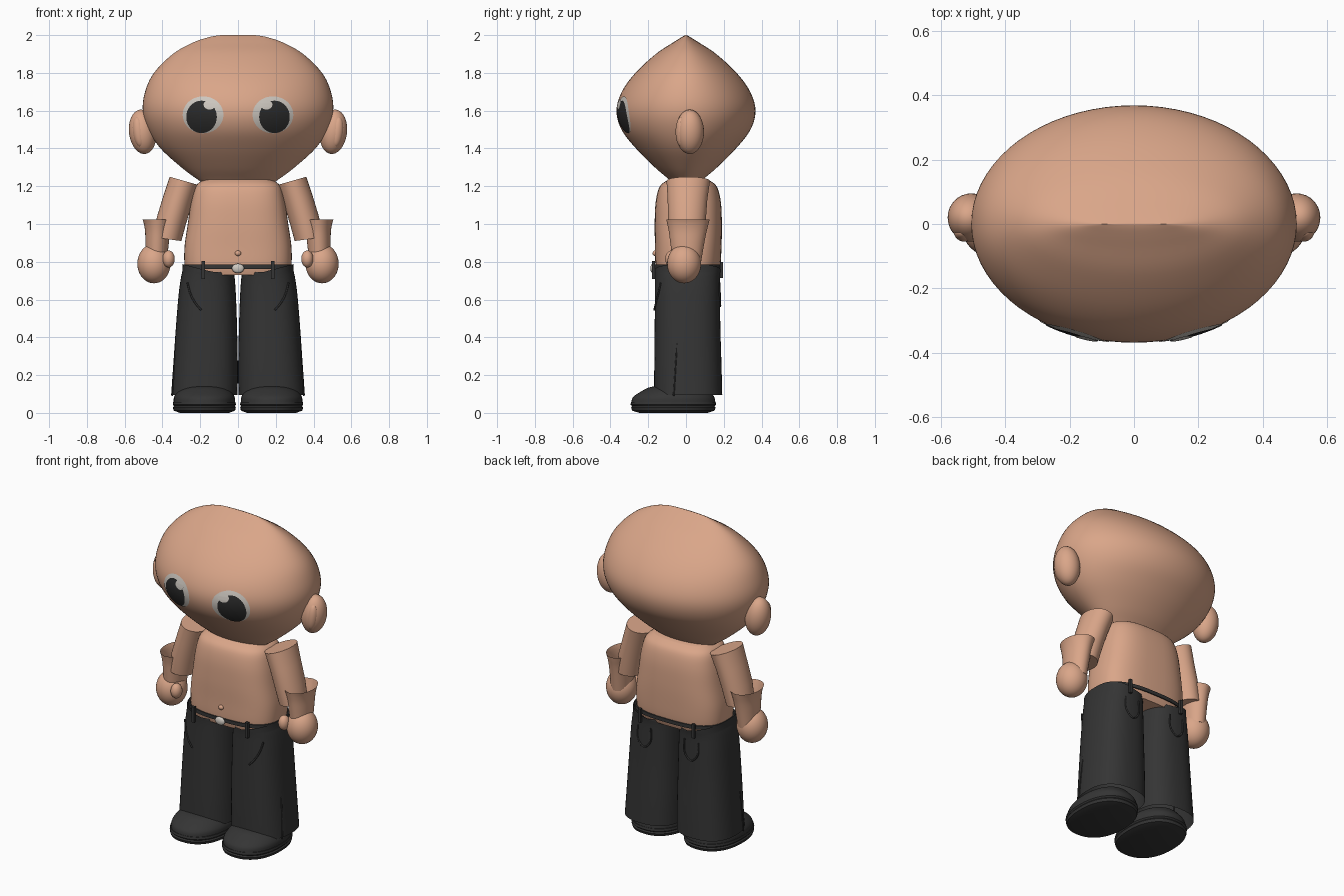
import bpy, bmesh, math
from mathutils import Vector, Matrix

if "Cube" in bpy.data.objects:
    bpy.data.objects.remove(bpy.data.objects["Cube"])


def mat(name, r, g, b):
    m = bpy.data.materials.new(name)
    m.diffuse_color = (r, g, b, 1)
    m.use_nodes = True
    m.node_tree.nodes["Principled BSDF"].inputs["Base Color"].default_value = m.diffuse_color
    return m


SKIN = mat("skin", 0.70, 0.38, 0.25)
DARK = mat("charcoal cloth", 0.035, 0.035, 0.035)
BLACK = mat("pupil black", 0.024, 0.024, 0.024)
WHITE = mat("eye white", 0.62, 0.58, 0.53)


def finish(name, bm, material, normals=True, angle=40):
    if normals:
        bmesh.ops.recalc_face_normals(bm, faces=bm.faces)
    me = bpy.data.meshes.new(name)
    bm.to_mesh(me)
    bm.free()
    me.materials.append(material)
    ob = bpy.data.objects.new(name, me)
    bpy.context.collection.objects.link(ob)
    bpy.ops.object.select_all(action='DESELECT')
    ob.select_set(True)
    bpy.context.view_layer.objects.active = ob
    bpy.ops.object.shade_smooth_by_angle(angle=math.radians(angle))
    return ob


def smooth_rows(rows, steps=5):
    """Catmull-Rom interpolation between profile rows."""
    out = []
    for i in range(len(rows) - 1):
        p0, p1 = rows[max(i - 1, 0)], rows[i]
        p2, p3 = rows[i + 1], rows[min(i + 2, len(rows) - 1)]
        for s in range(steps):
            t = s / steps
            out.append([0.5 * (2 * b + (c - a) * t + (2 * a - 5 * b + 4 * c - d) * t * t
                               + (3 * b - a - 3 * c + d) * t ** 3)
                        for a, b, c, d in zip(p0, p1, p2, p3)])
    return out + [list(rows[-1])]


def loft(name, rows, material, power=2.0, segs=48, caps=(True, True)):
    """Rows: z, cx, cy, rx, ry, tilt along x, tilt along y."""
    bm = bmesh.new()
    rings = []
    for row in rows:
        z, cx, cy, rx, ry, tx, ty = (list(row) + [0, 0])[:7]
        ring = []
        for k in range(segs):
            a = 2 * math.pi * k / segs
            c, s = math.cos(a), math.sin(a)
            px = math.copysign(abs(c) ** (2 / power), c)
            py = math.copysign(abs(s) ** (2 / power), s)
            ring.append(bm.verts.new((cx + rx * px, cy + ry * py, z + tx * px + ty * py)))
        rings.append(ring)
    for a, b in zip(rings, rings[1:]):
        for k in range(segs):
            n = (k + 1) % segs
            bm.faces.new((a[k], a[n], b[n], b[k]))
    if caps[0]:
        bm.faces.new(rings[0][::-1])
    if caps[1]:
        bm.faces.new(rings[-1])
    return finish(name, bm, material)


def ball(name, loc, size, material, tilt=0.0):
    bm = bmesh.new()
    m = Matrix.Translation(loc) @ Matrix.Rotation(tilt, 4, 'Y') @ Matrix.Diagonal((*size, 1))
    bmesh.ops.create_uvsphere(bm, u_segments=32, v_segments=20, radius=1, matrix=m)
    return finish(name, bm, material)


def box(name, loc, size, material):
    bm = bmesh.new()
    bmesh.ops.create_cube(bm, size=1, matrix=Matrix.Translation(loc) @ Matrix.Diagonal((*size, 1)))
    return finish(name, bm, material)


def seam(name, pts, radius=0.005):
    cu = bpy.data.curves.new(name, 'CURVE')
    cu.dimensions = '3D'
    cu.bevel_depth = radius
    cu.bevel_resolution = 1
    sp = cu.splines.new('POLY')
    pts = smooth_rows(pts, 4)
    sp.points.add(len(pts) - 1)
    for p, q in zip(sp.points, pts):
        p.co = (*q, 1)
    cu.materials.append(DARK)
    ob = bpy.data.objects.new(name, cu)
    bpy.context.collection.objects.link(ob)


# Head: round from the front, pinched to a ridge on top
head = smooth_rows([
    (1.20, 0, 0, 0.16, 0.05), (1.24, 0, 0, 0.22, 0.095), (1.30, 0, 0, 0.30, 0.165),
    (1.40, 0, 0, 0.41, 0.265), (1.50, 0, 0, 0.475, 0.342), (1.60, 0, 0, 0.504, 0.368),
    (1.70, 0, 0, 0.492, 0.340), (1.80, 0, 0, 0.445, 0.268), (1.90, 0, 0, 0.345, 0.160),
    (1.96, 0, 0, 0.24, 0.070), (1.99, 0, 0, 0.15, 0.022), (2.0, 0, 0, 0.09, 0.002)])
loft("head", head, SKIN, segs=72)


def face_y(x, z):
    """Depth of the front head surface."""
    for a, b in zip(head, head[1:]):
        if a[0] <= z <= b[0]:
            t = (z - a[0]) / (b[0] - a[0])
            rx, ry = (a[i] + (b[i] - a[i]) * t for i in (3, 4))
            return -ry * math.sqrt(max(0, 1 - (x / rx) ** 2))
    return 0


def face_plate(name, cx, cz, rx, rz, lift, material):
    """Oval plate wrapped on the front of the head."""
    bm = bmesh.new()

    def vert(r, a):
        x, z = cx + rx * r * math.cos(a), cz + rz * r * math.sin(a)
        return bm.verts.new((x, face_y(x, z) - lift, z))
    prev = None
    mid = vert(0, 0)
    for i in range(1, 8):
        ring = [vert(i / 7, 2 * math.pi * k / 36) for k in range(36)]
        for k in range(36):
            n = (k + 1) % 36
            bm.faces.new((prev[k], ring[k], ring[n], prev[n]) if prev else (mid, ring[k], ring[n]))
        prev = ring
    finish(name, bm, material, normals=False)


# Torso
loft("torso", smooth_rows([
    (0.73, 0, 0.008, 0.27, 0.16), (0.78, 0, 0.010, 0.283, 0.172), (0.88, 0, 0.012, 0.283, 0.176),
    (1.0, 0, 0.012, 0.266, 0.178), (1.12, 0, 0.012, 0.248, 0.172), (1.20, 0, 0.012, 0.225, 0.150),
    (1.235, 0, 0.012, 0.18, 0.105)]), SKIN, power=2.8)
ball("navel", (0, -0.165, 0.845), (0.016, 0.012, 0.014), SKIN)

# Belt and buckle
loft("belt", [(0.763, 0, 0.01, 0.288, 0.178), (0.763, 0, 0.01, 0.294, 0.184),
              (0.785, 0, 0.01, 0.294, 0.184), (0.785, 0, 0.01, 0.286, 0.178)],
     DARK, power=2.8, caps=(False, False))
ball("buckle", (0, -0.175, 0.765), (0.032, 0.014, 0.025), WHITE)

for side, s in (("left", -1), ("right", 1)):
    # Eyes
    face_plate(side + "_eye_white", s * 0.185, 1.578, 0.108, 0.098, 0.003, WHITE)
    face_plate(side + "_pupil", s * 0.193, 1.567, 0.081, 0.086, 0.006, BLACK)
    face_plate(side + "_eye_glint", s * 0.150, 1.632, 0.032, 0.026, 0.009, WHITE)

    # Ears
    ball(side + "_ear", (s * 0.505, 0.02, 1.488), (0.072, 0.075, 0.118), SKIN, s * 0.12)
    ball(side + "_inner_ear", (s * 0.525, -0.025, 1.488), (0.032, 0.030, 0.080), SKIN, s * 0.12)

    # Arms: slanted upper tube, flared forearm cuff, mitten hand
    loft(side + "_upper_arm", [(1.228, s * 0.285, 0.012, 0.077, 0.115, s * 0.022),
                               (1.13, s * 0.318, 0.008, 0.077, 0.105, s * 0.02),
                               (1.02, s * 0.352, 0.005, 0.077, 0.10, s * 0.018),
                               (0.92, s * 0.375, 0.005, 0.075, 0.09, s * 0.01)], SKIN)
    loft(side + "_forearm", smooth_rows([
        (0.80, s * 0.432, 0.005, 0.055, 0.075), (0.90, s * 0.428, 0.007, 0.062, 0.090),
        (0.96, s * 0.426, 0.009, 0.066, 0.100), (1.0, s * 0.424, 0.010, 0.074, 0.109),
        (1.025, s * 0.423, 0.010, 0.083, 0.115)]), SKIN, caps=(True, False))
    ball(side + "_hand", (s * 0.445, -0.01, 0.79), (0.088, 0.090, 0.104), SKIN)
    ball(side + "_thumb", (s * 0.367, -0.075, 0.815), (0.032, 0.035, 0.045), SKIN)

    # Flared trouser legs, rising to the hip on the outside
    loft(side + "_trouser_leg", smooth_rows([
        (0.095, s * 0.178, 0.012, 0.176, 0.180, 0, -0.032), (0.25, s * 0.172, 0.010, 0.171, 0.178, 0, -0.01),
        (0.45, s * 0.167, 0.008, 0.162, 0.174), (0.62, s * 0.163, 0.008, 0.152, 0.172),
        (0.71, s * 0.160, 0.008, 0.143, 0.172, s * 0.02), (0.752, s * 0.158, 0.009, 0.136, 0.176, s * 0.036)]),
        DARK, power=2.5, caps=(False, False))
    box(side + "_belt_loop", (s * 0.183, -0.172, 0.757), (0.018, 0.018, 0.095), DARK)
    box(side + "_back_belt_loop", (s * 0.183, 0.188, 0.757), (0.018, 0.016, 0.085), DARK)

    # Pocket and side seams
    seam(side + "_front_pocket", [(s * 0.268, -0.135, 0.69), (s * 0.252, -0.147, 0.63),
                                  (s * 0.225, -0.160, 0.58), (s * 0.195, -0.168, 0.545)])
    seam(side + "_back_pocket", [(s * 0.115, 0.178, 0.69), (s * 0.115, 0.180, 0.61), (s * 0.16, 0.182, 0.565),
                                 (s * 0.205, 0.178, 0.61), (s * 0.205, 0.174, 0.69)])
    seam(side + "_side_seam", [(s * 0.325, -0.045, 0.40), (s * 0.337, -0.055, 0.25), (s * 0.347, -0.065, 0.09)], 0.004)

    # Shoes: rounded two-layer sole and domed upper
    loft(side + "_sole", [(0.0, s * 0.178, -0.067, 0.130, 0.18), (0.012, s * 0.178, -0.067, 0.162, 0.218),
                          (0.028, s * 0.178, -0.067, 0.167, 0.224), (0.036, s * 0.178, -0.067, 0.161, 0.218),
                          (0.044, s * 0.178, -0.067, 0.167, 0.227), (0.058, s * 0.178, -0.067, 0.165, 0.224)],
         DARK, power=2.3)
    loft(side + "_shoe", smooth_rows([
        (0.058, s * 0.178, -0.067, 0.163, 0.222), (0.085, s * 0.178, -0.065, 0.160, 0.214),
        (0.115, s * 0.178, -0.055, 0.140, 0.180), (0.135, s * 0.178, -0.045, 0.105, 0.150, 0, -0.006),
        (0.142, s * 0.178, -0.040, 0.06, 0.11, 0, -0.006)], 4), DARK, power=2.2)
